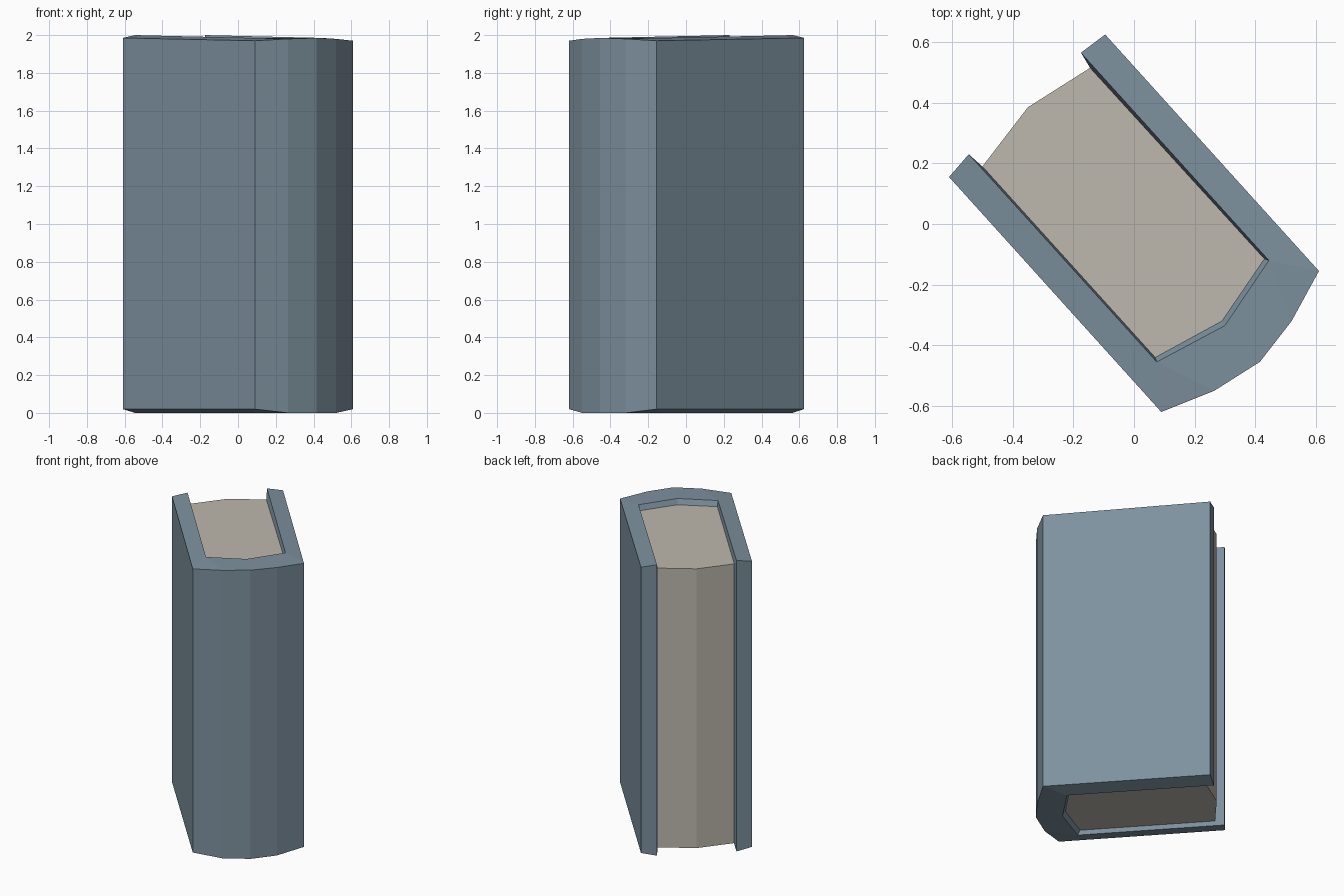
import bpy
import bmesh

default_cube = bpy.data.objects.get("Cube")
if default_cube:
    bpy.data.objects.remove(default_cube, do_unlink=True)


def make_material(name, color):
    material = bpy.data.materials.new(name)
    material.use_nodes = True
    material.diffuse_color = (*color, 1)
    shader = material.node_tree.nodes["Principled BSDF"]
    shader.inputs["Base Color"].default_value = (*color, 1)
    return material


def finish(mesh_builder, name, material):
    bmesh.ops.recalc_face_normals(mesh_builder, faces=mesh_builder.faces[:])
    mesh = bpy.data.meshes.new(name)
    mesh_builder.to_mesh(mesh)
    mesh_builder.free()
    mesh.materials.append(material)
    part = bpy.data.objects.new(name, mesh)
    bpy.context.collection.objects.link(part)
    return part


def add_ring(mesh_builder, outline, heights):
    return [mesh_builder.verts.new((x, y, z)) for (x, y), z in zip(outline, heights)]


def bridge(mesh_builder, lower, upper):
    for i in range(len(lower) - 1):
        mesh_builder.faces.new((lower[i], lower[i + 1], upper[i + 1], upper[i]))


cover_blue = make_material("slate blue cover", (0.205, 0.283, 0.342))
paper = make_material("warm grey paper", (0.515, 0.479, 0.423))

# Plan outlines, each running from one fore edge round the spine to the other
outer = [(-0.61, 0.155), (0.09, -0.62), (0.265, -0.55), (0.415, -0.455),
         (0.52, -0.32), (0.61, -0.155), (-0.095, 0.625)]
inner = [(-0.545, 0.23), (0.075, -0.455), (0.30, -0.335), (0.445, -0.12), (-0.175, 0.565)]
page_edge = [(-0.50, 0.19), (0.07, -0.44), (0.29, -0.32), (0.43, -0.115), (-0.145, 0.515)]
fore_edge_middle = (-0.35, 0.385)
page_bottom, page_top = 0.03, 1.95

# Cover: outer walls, chamfered rims and the sloping recess round the pages
bm = bmesh.new()
outer_low = add_ring(bm, outer, [0.02, 0.02, 0, 0, 0, 0.02, 0.02])
outer_high = add_ring(bm, outer, [1.985, 1.97, 1.98, 1.985, 1.98, 1.97, 1.985])
inner_low = add_ring(bm, inner, [0] * len(inner))
inner_high = add_ring(bm, inner, [2, 1.985, 1.985, 1.985, 2])
recess_low = add_ring(bm, page_edge, [page_bottom] * len(page_edge))
recess_high = add_ring(bm, page_edge, [page_top] * len(page_edge))
bridge(bm, outer_low, outer_high)
bridge(bm, recess_low, recess_high)
for out, inn, recess in ((outer_low, inner_low, recess_low),
                         (outer_high, inner_high, recess_high)):
    bm.faces.new((out[0], out[1], inn[1], inn[0]))
    bm.faces.new((out[1], out[2], inn[1]))
    bm.faces.new((out[2], out[3], inn[2], inn[1]))
    bm.faces.new((out[3], out[4], inn[3], inn[2]))
    bm.faces.new((out[4], out[5], inn[3]))
    bm.faces.new((out[5], out[6], inn[4], inn[3]))
    bridge(bm, inn, recess)
# Fore ends of both boards and the lips that meet the pages
for end in (0, -1):
    bm.faces.new((outer_low[end], outer_high[end], inner_high[end], inner_low[end]))
    bm.faces.new((inner_low[end], inner_high[end], recess_high[end], recess_low[end]))
finish(bm, "book_cover", cover_blue)

# Page block with a rounded fore edge
bm = bmesh.new()
block = page_edge + [fore_edge_middle]
low = add_ring(bm, block, [page_bottom] * len(block))
high = add_ring(bm, block, [page_top] * len(block))
bm.faces.new(low)
bm.faces.new(high)
# Only the fore edge walls are exposed; the cover closes the other sides
bridge(bm, [low[4], low[5], low[0]], [high[4], high[5], high[0]])
finish(bm, "page_block", paper)
